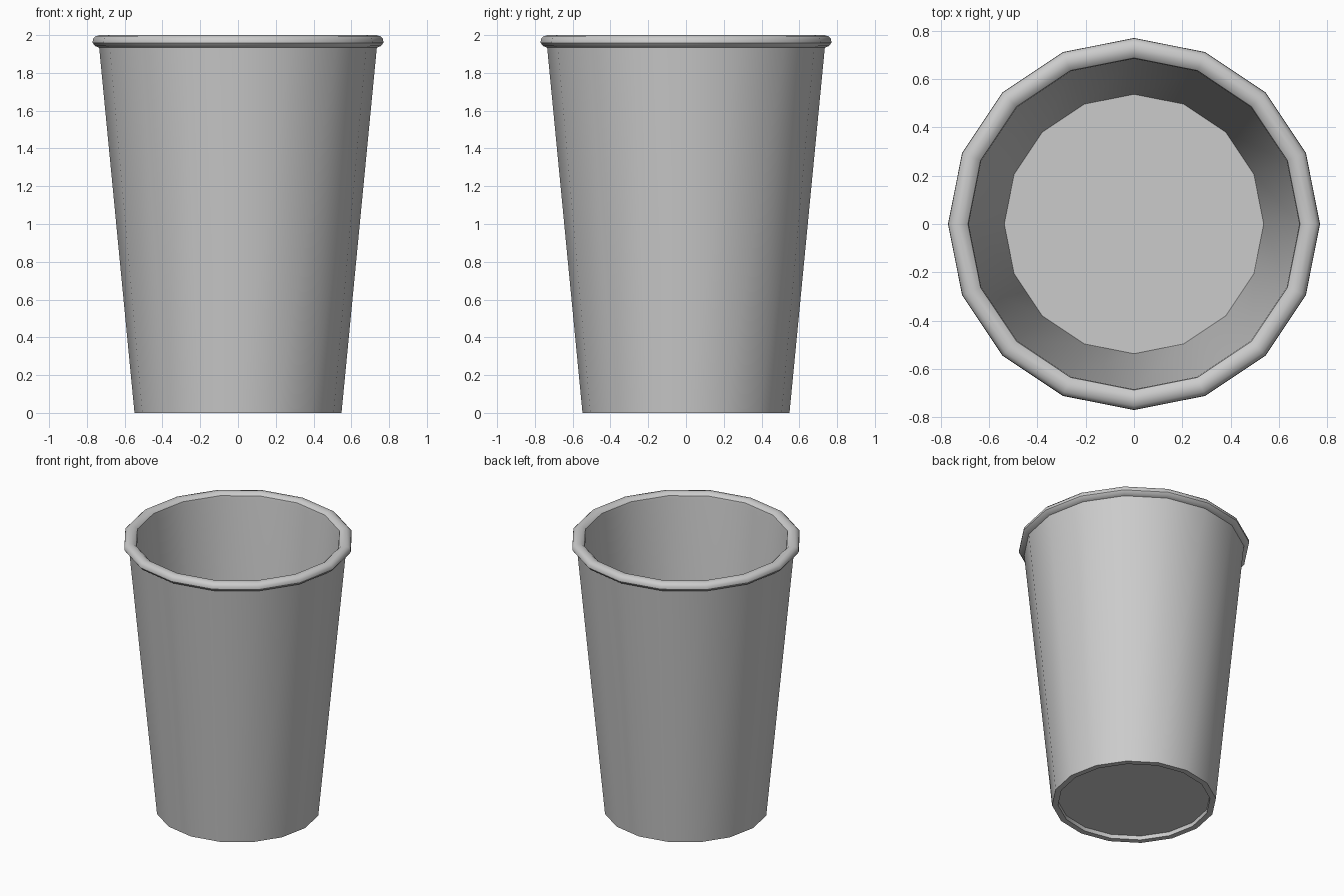
import bpy, bmesh, math

if "Cube" in bpy.data.objects:
    bpy.data.objects.remove(bpy.data.objects["Cube"])

SIDES = 16

# Profile of the cup (radius, height), from the underside to the inner floor
profile = [(0.0, 0.03), (0.508, 0.03), (0.508, 0.0), (0.548, 0.0), (0.735, 1.934)]
# Rolled rim: elliptical arc from underneath, over the top, to the inner lip
for i in range(8):
    a = math.radians(-80 + i * 235 / 7)
    profile.append((0.727 + 0.044 * math.cos(a), 1.967 + 0.034 * math.sin(a)))
# Inner wall and floor
profile += [(0.684, 1.96), (0.537, 0.09), (0.0, 0.09)]


def lathe(name, points, sides):
    bm = bmesh.new()
    rings = []
    for r, z in points:
        if r == 0:
            rings.append([bm.verts.new((0, 0, z))] * sides)
        else:
            rings.append([bm.verts.new((r * math.cos(k * math.tau / sides),
                                        r * math.sin(k * math.tau / sides), z))
                          for k in range(sides)])
    for low, high in zip(rings, rings[1:]):
        for k in range(sides):
            n = (k + 1) % sides
            corners = [low[k], low[n], high[n], high[k]]
            bm.faces.new(list(dict.fromkeys(corners)))
    bmesh.ops.recalc_face_normals(bm, faces=bm.faces)
    mesh = bpy.data.meshes.new(name)
    bm.to_mesh(mesh)
    bm.free()
    obj = bpy.data.objects.new(name, mesh)
    bpy.context.collection.objects.link(obj)
    return obj


# Tapered cup with rolled rim and recessed base
cup = lathe("cup", profile, SIDES)
bpy.context.view_layer.objects.active = cup
cup.select_set(True)
bpy.ops.object.shade_smooth_by_angle(angle=math.radians(40))
